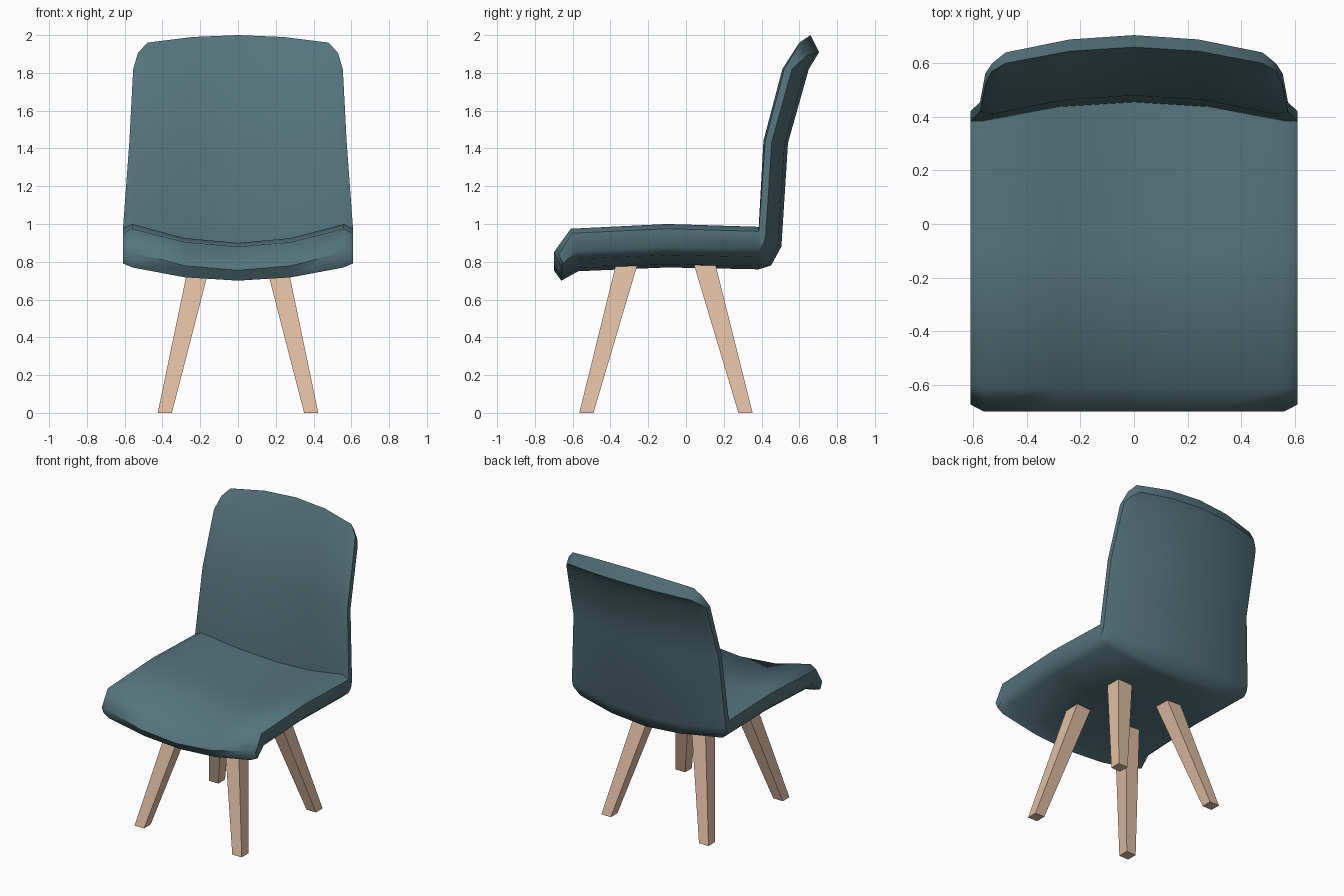
import bpy
import bmesh
import math

if "Cube" in bpy.data.objects:
    bpy.data.objects.remove(bpy.data.objects["Cube"], do_unlink=True)


def make_material(name, colour):
    material = bpy.data.materials.new(name)
    material.use_nodes = True
    material.diffuse_color = (*colour, 1)
    shader = material.node_tree.nodes["Principled BSDF"]
    shader.inputs["Base Color"].default_value = (*colour, 1)
    shader.inputs["Roughness"].default_value = 0.8
    return material


def make_object(name, bm, material):
    bmesh.ops.recalc_face_normals(bm, faces=bm.faces)
    mesh = bpy.data.meshes.new(name)
    bm.to_mesh(mesh)
    bm.free()
    obj = bpy.data.objects.new(name, mesh)
    mesh.materials.append(material)
    bpy.context.collection.objects.link(obj)
    return obj


fabric = make_material("teal fabric", (0.09, 0.175, 0.202))
wood = make_material("pale wood", (0.74, 0.51, 0.365))

# Centre profile of the shell: y, z, then the shift (dy, dz) towards the
# side edge, then the half width. Upper surface first, lower surface after.
PROFILE = [
    (-0.70, 0.755, 0, 0.095, 0.61),      # lip nose
    (-0.61, 0.88, 0, 0.095, 0.61),       # lip top
    (-0.10, 0.90, 0, 0.10, 0.61),        # seat middle
    (0.455, 0.895, -0.07, 0.09, 0.61),   # crease
    (0.48, 1.44, -0.07, 0, 0.575),       # lumbar
    (0.58, 1.82, -0.07, 0, 0.555),       # shoulder
    (0.66, 2.00, -0.06, -0.04, 0.53),    # crown front
    (0.705, 1.91, -0.065, -0.02, 0.53),  # crown rear
    (0.65, 1.82, -0.07, 0, 0.555),       # shoulder rear
    (0.54, 1.43, -0.07, 0, 0.575),       # lumbar rear
    (0.505, 0.88, -0.07, 0.04, 0.61),    # heel rear
    (0.45, 0.78, -0.03, 0.08, 0.61),     # heel bottom
    (0.385, 0.76, 0, 0.065, 0.61),       # seat underside
    (-0.10, 0.77, 0, 0.065, 0.61),
    (-0.57, 0.75, 0, 0.065, 0.61),
    (-0.66, 0.70, 0, 0.07, 0.61),        # lip bottom
]
CROWN = (6, 7)
NOSE = (0, 15)
HEEL = 11
# Each upper point and the lower point facing it across the thickness
PARTNER = {0: 15, 1: 14, 2: 13, 3: 12, 4: 9, 5: 8, 6: 7,
           15: 0, 14: 1, 13: 2, 12: 3, 11: 3, 10: 3, 9: 4, 8: 5, 7: 6}


def section_point(i, t):
    """Point on the section at fraction t of the way to the side edge."""
    y, z, dy, dz, width = PROFILE[i]
    bend = t * t
    return ((width - 0.05) * t, y + dy * bend, z + dz * bend)


def rim_point(i):
    """Outermost point, pinched towards the middle of the thickness."""
    _, y, z = section_point(i, 1)
    _, py, pz = section_point(PARTNER[i], 1)
    pinch = 0.15 if i < 8 else 0.27
    y += (py - y) * pinch
    z += (pz - z) * pinch
    if i in CROWN:
        y, z = y - 0.035, z - 0.045
    if i in NOSE:
        y += 0.02
    return (PROFILE[i][4], y, z)


# Upholstered shell, lofted across its width
rows = range(len(PROFILE))
half = [[section_point(i, t) for i in rows] for t in (0, 0.5, 1)]
half.append([rim_point(i) for i in rows])
mirrored = [[(-x, y, z) for x, y, z in ring] for ring in half[:0:-1]]

bm = bmesh.new()
rings = [[bm.verts.new(p) for p in ring] for ring in mirrored + half]
for a, b in zip(rings, rings[1:]):
    for i in rows:
        bm.faces.new((a[i - 1], a[i], b[i], b[i - 1]))

# Side walls, following the thickness
for ring in (rings[0], rings[-1]):
    for i in range(6):
        low, high = PARTNER[i], PARTNER[i + 1]
        if i == 3:
            bm.faces.new((ring[3], ring[low], ring[HEEL], ring[HEEL - 1]))
            low = HEEL - 1
        bm.faces.new((ring[i], ring[i + 1], ring[high], ring[low]))

shell = make_object("upholstered_shell", bm, fabric)
bpy.ops.object.select_all(action="DESELECT")
shell.select_set(True)
bpy.context.view_layer.objects.active = shell
bpy.ops.object.shade_smooth_by_angle(angle=math.radians(56))


# Splayed, tapered square legs
def make_leg(name, side, foot_y, top_y):
    leg = bmesh.new()
    corners = ((-1, -1), (1, -1), (1, 1), (-1, 1))
    ends = ((0.3875, foot_y, 0, 0.0375), (0.205, top_y, 0.782, 0.057))
    foot, top = [[leg.verts.new((side * x + r * u, y + r * v, z))
                  for u, v in corners] for x, y, z, r in ends]
    leg.faces.new(foot)
    leg.faces.new(top)
    for i in range(4):
        leg.faces.new((foot[i - 1], foot[i], top[i], top[i - 1]))
    make_object(name, leg, wood)


for label, side in (("left", 1), ("right", -1)):
    make_leg("front_leg_" + label, side, -0.5275, -0.315)
    make_leg("rear_leg_" + label, side, 0.315, 0.10)
